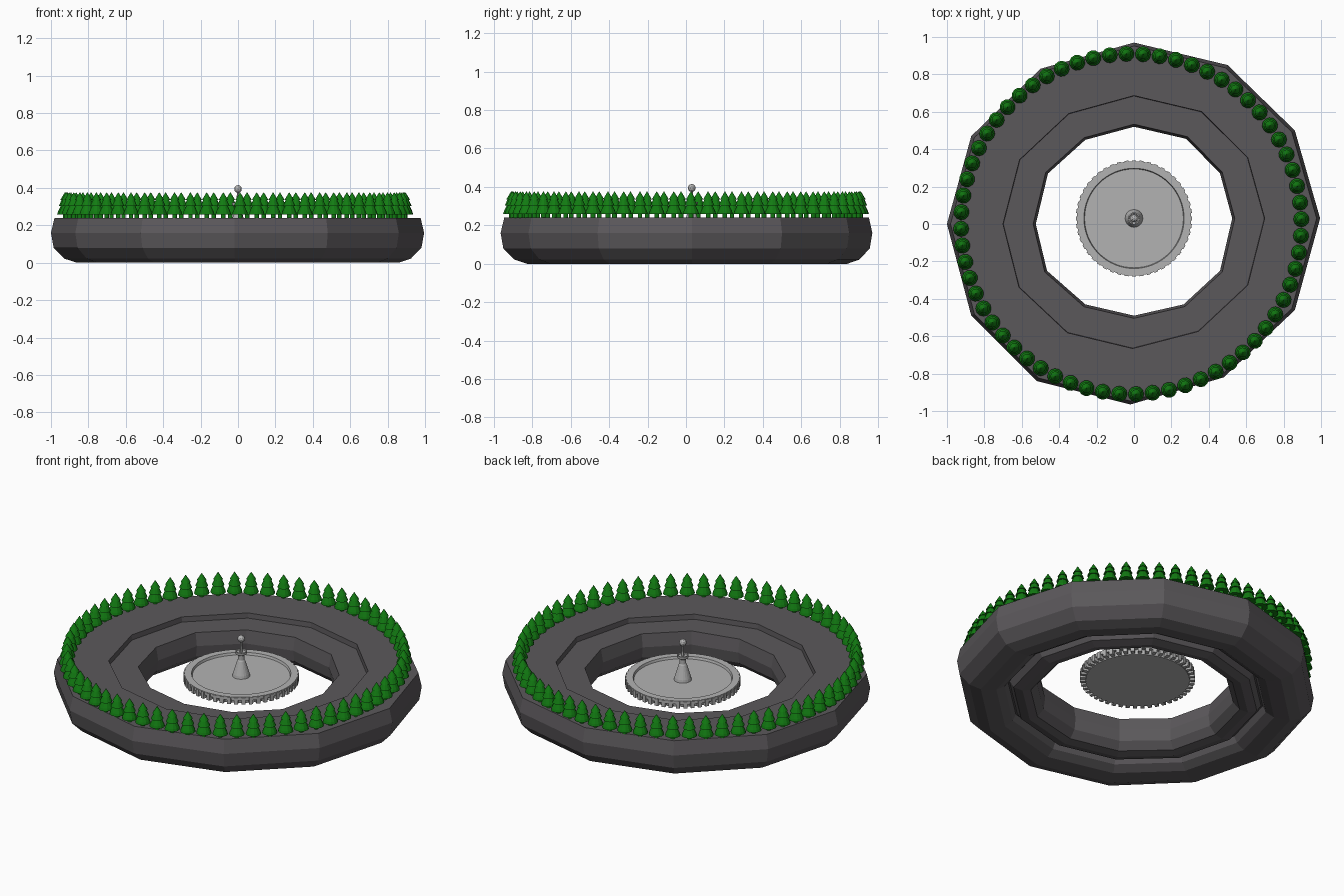
import bpy, bmesh, math
from mathutils import Vector

if "Cube" in bpy.data.objects:
    bpy.data.objects.remove(bpy.data.objects["Cube"])


def material(name, rgb):
    m = bpy.data.materials.new(name)
    m.diffuse_color = (*rgb, 1)
    m.use_nodes = True
    m.node_tree.nodes["Principled BSDF"].inputs["Base Color"].default_value = m.diffuse_color
    return m


STONE = material("dark stone", (0.105, 0.098, 0.105))
GREY = material("light grey", (0.45, 0.45, 0.45))
GREEN = material("pine green", (0.006, 0.2, 0.006))


def finish(name, bm, mat):
    bmesh.ops.recalc_face_normals(bm, faces=bm.faces)
    me = bpy.data.meshes.new(name)
    bm.to_mesh(me)
    bm.free()
    me.materials.append(mat)
    ob = bpy.data.objects.new(name, me)
    bpy.context.collection.objects.link(ob)
    return ob


def bridge(bm, a, b):
    n = len(a)
    for i in range(n):
        bm.faces.new((a[i], a[(i + 1) % n], b[(i + 1) % n], b[i]))


def lathe(name, profile, n, mat, loc=(0, 0, 0)):
    """Capped solid of revolution from (radius, z) points."""
    bm = bmesh.new()
    rings = [[bm.verts.new((r * math.cos(math.tau * i / n),
                            r * math.sin(math.tau * i / n), z))
              for i in range(n)] for r, z in profile]
    for a, b in zip(rings, rings[1:]):
        bridge(bm, a, b)
    bm.faces.new(rings[0])
    bm.faces.new(rings[-1])
    ob = finish(name, bm, mat)
    ob.location = loc
    return ob


# Stone ring: slightly uneven 12-sided outlines, blended along a cross-section
outer = [(0.995, 0.03), (0.86, 0.5), (0.5, 0.85), (0, 0.97), (-0.5, 0.83), (-0.87, 0.47),
         (-1, 0), (-0.87, -0.49), (-0.52, -0.84), (-0.02, -0.965), (0.48, -0.82), (0.86, -0.46)]
hole = [(0.525, 0.03), (0.46, 0.27), (0.28, 0.455), (0, 0.52), (-0.26, 0.45), (-0.46, 0.27),
        (-0.525, 0), (-0.465, -0.25), (-0.26, -0.43), (0, -0.49), (0.265, -0.43), (0.46, -0.25)]
# (blend from outer to hole outline, z)
section = [(0.04, 0.24), (0.63, 0.24), (0.635, 0.21), (0.97, 0.21), (1.0, 0.135), (0.98, 0.07),
           (0.9, 0.03), (0.8, 0.02), (0.69, 0.035), (0.64, 0.07), (0.62, 0.07), (0.58, 0.035),
           (0.48, 0.008), (0.29, 0.0), (0.15, 0.022), (0.03, 0.08), (0.0, 0.16)]
bm = bmesh.new()
loops = []
for t, z in section:
    loops.append([bm.verts.new((*Vector(o).lerp(Vector(h), t), z)) for o, h in zip(outer, hole)])
for k in range(len(loops)):
    bridge(bm, loops[k], loops[(k + 1) % len(loops)])
finish("stone_ring", bm, STONE)

# Pine trees around the rim
tree = lathe("pine_tree", [(0.012, 0), (0.012, 0.022), (0.042, 0.02), (0.038, 0.034), (0.023, 0.066),
                           (0.034, 0.064), (0.018, 0.098), (0.026, 0.096), (0.001, 0.137)], 12, GREEN)
for i in range(64):
    a = math.radians(86) - math.tau * i / 64
    ob = tree if i == 0 else tree.copy()
    if i:
        bpy.context.collection.objects.link(ob)
    ob.location = (-0.015 + 0.91 * math.cos(a), 0.91 * math.sin(a), 0.239)
    ob.rotation_euler.z = a

# Floating basin with a raised rim
C = (0, 0.03, 0)
lathe("basin", [(0.28, 0.142), (0.285, 0.168), (0.306, 0.168), (0.306, 0.188),
                (0.268, 0.188), (0.264, 0.174)], 64, GREY, C)

# Small blocks under the basin rim
bm = bmesh.new()
N = 48
for i in range(N):
    a = math.tau * i / N
    corners = [[], []]
    for k, z in enumerate((0.146, 0.186)):
        for r, d in ((0.27, -0.034), (0.311, -0.034), (0.311, 0.034), (0.27, 0.034)):
            corners[k].append(bm.verts.new((r * math.cos(a + d), r * math.sin(a + d), z)))
        bm.faces.new(corners[k])
    bridge(bm, corners[0], corners[1])
finish("basin_blocks", bm, GREY).location = C

# Fountain column with upper bowl
lathe("fountain_column", [(0.048, 0.172), (0.045, 0.19), (0.022, 0.265), (0.018, 0.272), (0.018, 0.298),
                          (0.03, 0.306), (0.032, 0.322), (0.026, 0.322), (0.024, 0.316),
                          (0.008, 0.316), (0.006, 0.38)], 20, GREY, C)

# Faceted ball on top
bm = bmesh.new()
bmesh.ops.create_icosphere(bm, subdivisions=2, radius=0.021)
finish("fountain_ball", bm, GREY).location = (0, 0.03, 0.394)
